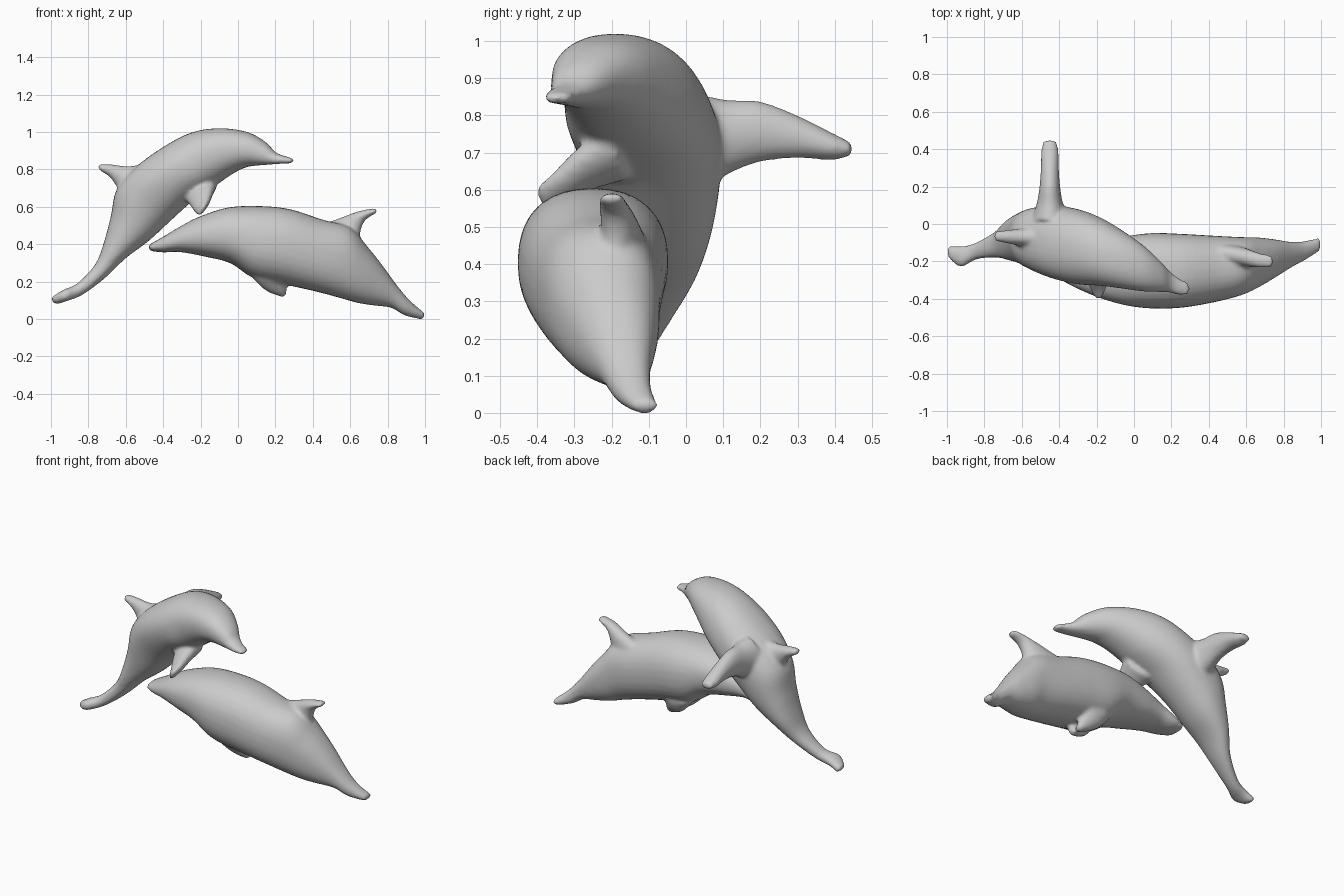
import bpy, bmesh, math
from mathutils import Vector

X, Y = Vector((1, 0, 0)), Vector((0, 1, 0))


def catmull(a, b, c, d, t):
    return tuple(0.5 * (2 * q + (r - p) * t + (2 * p - 5 * q + 4 * r - s) * t * t
                        + (3 * q - p - 3 * r + s) * t ** 3) for p, q, r, s in zip(a, b, c, d))


def power(v, e):
    return math.copysign(abs(v) ** e, v)


def loft(bm, stations, axis, full=1.0, sides=32, steps=4):
    """Rounded loft; station = edge point (3), opposite edge point (3), half thickness.
    full below 1 makes the section fuller than an ellipse."""
    n = len(stations)
    dense = []
    for i in range(n - 1):
        quad = [stations[min(max(i + k, 0), n - 1)] for k in (-1, 0, 1, 2)]
        dense += [catmull(*quad, s / steps) for s in range(steps)]
    dense.append(stations[-1])
    rings, mids = [], []
    for st in dense:
        p, q = Vector(st[:3]), Vector(st[3:6])
        mid, half = (p + q) / 2, (p - q) / 2
        mids.append(mid)
        rings.append([bm.verts.new(mid + half * power(math.cos(a), full)
                                   + axis * st[6] * power(math.sin(a), full))
                      for a in (2 * math.pi * k / sides for k in range(sides))])
    faces = []
    for r0, r1 in zip(rings, rings[1:]):
        for k in range(sides):
            j = (k + 1) % sides
            faces.append(bm.faces.new((r0[k], r0[j], r1[j], r1[k])))
    for ring, mid, nxt, w in ((rings[0], mids[0], mids[1], dense[0][6]),
                              (rings[-1], mids[-1], mids[-2], dense[-1][6])):
        pole = bm.verts.new(mid + (mid - nxt).normalized() * min(w, .03) * 0.4)
        for k in range(sides):
            faces.append(bm.faces.new((ring[k], ring[(k + 1) % sides], pole)))
    bmesh.ops.recalc_face_normals(bm, faces=faces)


def side_view(rows):
    """Rows of back x,z, belly x,z, centre y, half width."""
    return [(a, y, b, c, y, d, w) for a, b, c, d, y, w in rows]


def dolphin(name, parts):
    bm = bmesh.new()
    for part in parts:
        loft(bm, *part)
    me = bpy.data.meshes.new(name)
    bm.to_mesh(me)
    bm.free()
    ob = bpy.data.objects.new(name, me)
    bpy.context.collection.objects.link(ob)
    # fuse the body and fins into one skin with soft joints
    re = ob.modifiers.new("fuse", 'REMESH')
    re.mode = 'VOXEL'
    re.voxel_size = 0.011
    re.use_smooth_shade = True
    sm = ob.modifiers.new("soften", 'SMOOTH')
    sm.factor, sm.iterations = 0.5, 6


# leaping dolphin: body from tail to beak
leap_body = side_view([
    (-1.00, .115, -.97, .078, -.150, .035), (-.93, .158, -.92, .094, -.175, .055),
    (-.86, .190, -.83, .130, -.145, .045), (-.765, .29, -.71, .220, -.110, .070),
    (-.72, .400, -.60, .325, -.085, .110), (-.68, .550, -.48, .415, -.075, .142),
    (-.65, .690, -.36, .525, -.080, .170), (-.55, .810, -.25, .625, -.100, .195),
    (-.40, .920, -.18, .675, -.125, .198), (-.25, .997, -.11, .720, -.150, .180),
    (-.10, 1.02, -.03, .775, -.190, .155), (.05, 1.00, .04, .810, -.235, .125),
    (.15, .945, .10, .820, -.275, .088), (.20, .892, .16, .825, -.305, .060),
    (.25, .872, .23, .830, -.335, .044), (.290, .860, .285, .832, -.345, .034)])
leap_dorsal = side_view([
    (-.46, .84, -.58, .62, -.07, .06), (-.58, .817, -.65, .71, -.07, .045),
    (-.66, .825, -.687, .76, -.068, .036), (-.738, .828, -.742, .795, -.065, .028)])
leap_left_flipper = [(-.45, y, a, -.45, y, b, w) for y, a, b, w in (
    (.02, .86, .58, .10), (.11, .842, .64, .07), (.20, .838, .675, .055),
    (.30, .80, .685, .048), (.39, .755, .68, .046), (.44, .73, .69, .036))]
leap_right_flipper = [
    (-.11, -.20, .72, -.30, -.18, .67, .07), (-.13, -.28, .68, -.26, -.28, .62, .05),
    (-.15, -.345, .63, -.235, -.34, .58, .035), (-.17, -.39, .605, -.21, -.39, .56, .024)]
dolphin("leaping_dolphin", [
    (leap_body, Y, .9), (leap_dorsal, Y), (leap_left_flipper, X),
    (leap_right_flipper, Vector((0, -.5, .86)))])

# swimming dolphin: body from broad flat beak to tail
swim_body = side_view([
    (-.472, .400, -.468, .364, -.185, .065), (-.40, .44, -.40, .356, -.200, .095),
    (-.30, .50, -.31, .358, -.225, .120), (-.20, .550, -.17, .332, -.24, .155),
    (-.05, .597, -.04, .298, -.25, .185), (.12, .604, .08, .220, -.25, .202),
    (.28, .587, .24, .186, -.25, .197), (.45, .532, .42, .146, -.24, .177),
    (.60, .490, .55, .111, -.225, .155), (.69, .390, .64, .086, -.205, .133),
    (.77, .290, .73, .072, -.185, .103), (.85, .180, .82, .060, -.165, .070),
    (.92, .098, .89, .020, -.145, .052), (.998, .032, .98, -.002, -.110, .036)])
swim_dorsal = [
    (.43, -.15, .50, .64, -.19, .36, .06), (.55, -.17, .542, .656, -.19, .47, .048),
    (.64, -.19, .575, .682, -.195, .53, .04), (.733, -.20, .594, .738, -.20, .564, .032)]
# mirrored pair of flippers tucked under the chest
swim_flippers = [
    side_view([(.06, .24, .26, .23, -.23 + s * .08, .05), (.12, .175, .25, .20, -.22 + s * .06, .042),
               (.17, .14, .26, .165, -.22 + s * .04, .034), (.235, .118, .262, .14, -.22 + s * .025, .024)])
    for s in (-1, 1)]
dolphin("swimming_dolphin", [(swim_body, Y, .88), (swim_dorsal, Y)] + [(f, Y) for f in swim_flippers])
